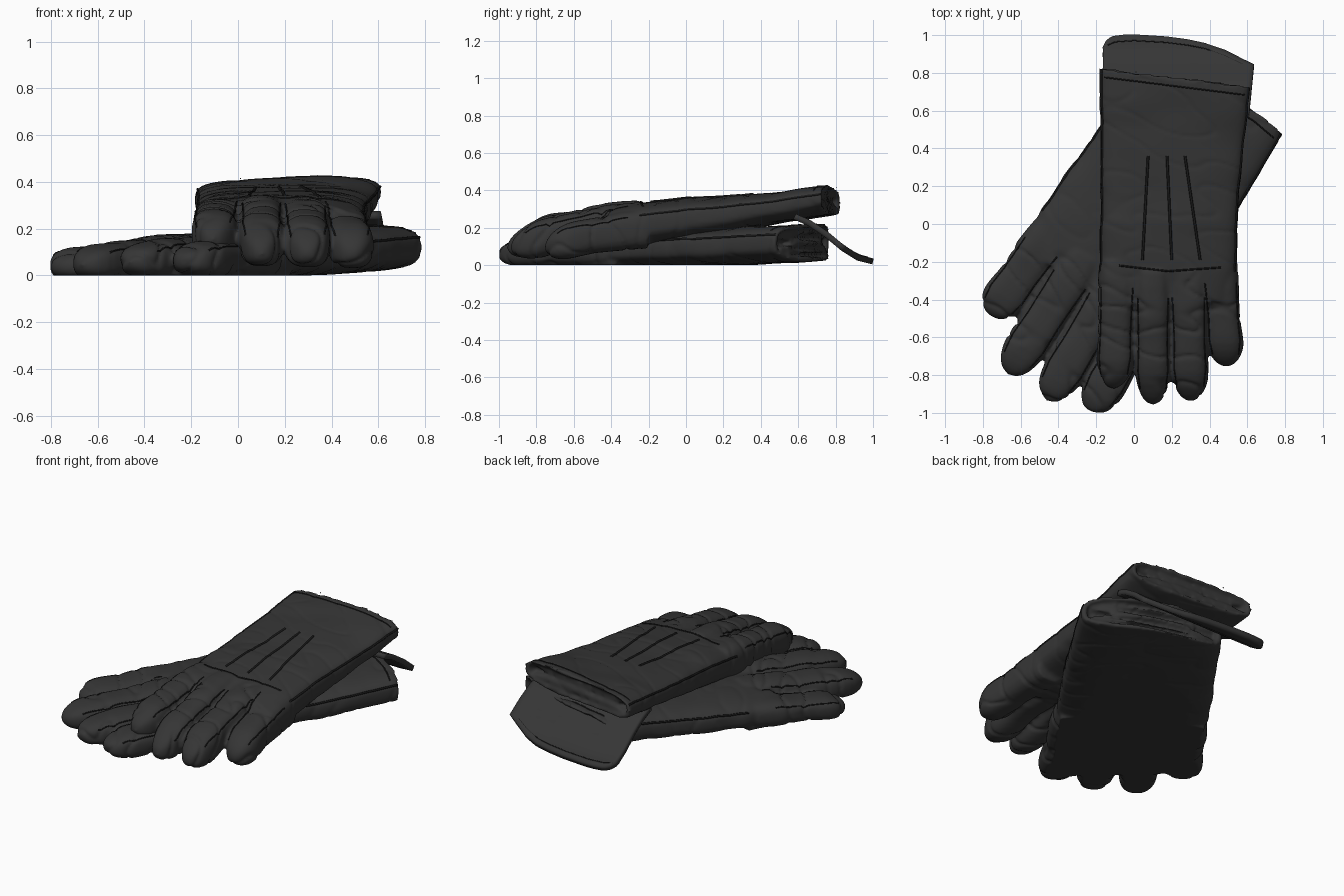
import bpy, bmesh, math
from mathutils import Vector, noise
from mathutils.bvhtree import BVHTree

if "Cube" in bpy.data.objects:
    bpy.data.objects.remove(bpy.data.objects["Cube"])


def material(name, value):
    m = bpy.data.materials.new(name)
    m.diffuse_color = (value, value, value, 1)
    m.use_nodes = True
    m.node_tree.nodes["Principled BSDF"].inputs["Base Color"].default_value = m.diffuse_color
    return m


LEATHER = material("charcoal leather", 0.036)
THREAD = material("black thread", 0.010)


def edge_y(y, dx, skew, bow):
    """Slanted and bowed position of a ring point; the bow fades away from the cuff."""
    return y + skew * dx - bow * dx * dx * min(1, max(0, (y - 0.4) / 0.4))


def loft(bm, sections, power, n=32, bow=0, roll=0):
    """Closed tube through (y, cx, cz, half width, half height, skew) sections."""
    rings = []
    for y, cx, cz, w, h, skew in sections:
        ring = []
        for i in range(n):
            a = 2 * math.pi * i / n
            c, s = math.cos(a), math.sin(a)
            dx = w * math.copysign(abs(c) ** (2 / power), c)
            dz = h * math.copysign(abs(s) ** (2 / power), s)
            dz += roll * y * dx
            ring.append(bm.verts.new((cx + dx, edge_y(y, dx, skew, bow), cz + dz)))
        rings.append(ring)
    for a, b in zip(rings, rings[1:]):
        for i in range(n):
            j = (i + 1) % n
            bm.faces.new((a[i], a[j], b[j], b[i]))
    bm.faces.new(rings[0])
    bm.faces.new(rings[-1])


def finger_point(f, u):
    """Centre and half sizes at parameter u of finger (root, tip, w, h)."""
    (rx, ry, rz), (tx, ty, tz), w, h = f
    e = max(0, (u - 0.72) / 0.28)
    k = math.sqrt(max(0.004, 1 - e ** 2.3)) * (1 - 0.03 * u)
    k *= 1 + 0.035 * math.sin(u * 9.5)
    return (rx + (tx - rx) * u, ry + (ty - ry) * u,
            rz + (tz - rz) * u ** 1.7, w * k, h * k * (1 - 0.12 * u))


def add_finger(bm, f):
    secs = []
    for u in (0, .12, .24, .36, .48, .6, .7, .78, .85, .91, .95, .98, 1):
        x, y, z, w, h = finger_point(f, u)
        secs.append((y, x, z, w, h, 0))
    loft(bm, secs, 2.8)


def wrinkle(p):
    """Soft folds, with creases running across the fingers and along the sides."""
    soft = noise.noise(Vector((p.x * 4, p.y * 6, p.z * 4)))
    c = abs(noise.noise(Vector((p.x * 3 + 5, p.y * 7 + p.x * 2, p.z * 3))))
    strength = 0.010 if p.y < -0.3 else 0.004
    return 0.007 * soft - strength * max(0, 1 - c * 6) ** 2


def make_glove(name, body, fingers, turn, bow=0, roll=0, pad=None):
    bm = bmesh.new()
    loft(bm, body, 3.4, 48, bow, roll)
    # folded lining filling the mouth of the cuff
    y, cx, cz, w, h, sk = body[2]
    for dz, out in ((-0.32 * h, -.015), (0.30 * h, -.03)):
        loft(bm, [(y + out, cx, cz + dz, w * .86, h * .2, sk),
                  (y - .2, cx, cz + dz, w * .86, h * .2, sk)], 3, 32, bow, roll)
    for f in fingers:
        add_finger(bm, f)
    if pad:
        loft(bm, pad, 4)
    bmesh.ops.recalc_face_normals(bm, faces=bm.faces)
    me = bpy.data.meshes.new(name)
    bm.to_mesh(me)
    bm.free()
    ob = bpy.data.objects.new(name, me)
    bpy.context.collection.objects.link(ob)
    # fuse the parts into one skin
    r = ob.modifiers.new("fuse", 'REMESH')
    r.mode = 'VOXEL'
    r.voxel_size = 0.0115
    s = ob.modifiers.new("soften", 'SMOOTH')
    s.iterations = 5
    dg = bpy.context.evaluated_depsgraph_get()
    new = bpy.data.meshes.new_from_object(ob.evaluated_get(dg))
    ob.modifiers.clear()
    ob.data = new
    moves = [v.co + v.normal * wrinkle(v.co) for v in new.vertices]
    for v, co in zip(new.vertices, moves):
        co.z = max(0, co.z)
        v.co = co
    new.materials.clear()
    new.materials.append(LEATHER)
    new.shade_smooth()
    ob.rotation_euler.z = turn
    return BVHTree.FromPolygons([v.co.copy() for v in new.vertices],
                                [p.vertices[:] for p in new.polygons])


def seam(name, tree, pts, turn, top=True, depth=0.005):
    """Thin stitched line laid on the glove skin."""
    out = []
    for a, b in zip(pts, pts[1:]):
        a, b = Vector(a), Vector(b)
        n = max(2, int((b - a).length / 0.02))
        for i in range(n + 1):
            p = a.lerp(b, i / n)
            if top:
                hit = tree.ray_cast(Vector((p.x, p.y, 2)), Vector((0, 0, -1)))[0]
            else:
                hit = tree.find_nearest(p)[0]
            if hit:
                out.append(hit)
    cu = bpy.data.curves.new(name, 'CURVE')
    cu.dimensions = '3D'
    cu.bevel_depth = depth
    cu.bevel_resolution = 1
    sp = cu.splines.new('POLY')
    sp.points.add(len(out) - 1)
    for q, p in zip(sp.points, out):
        q.co = (p.x, p.y, max(p.z, depth), 1)
    cu.materials.append(THREAD)
    ob = bpy.data.objects.new(name, cu)
    bpy.context.collection.objects.link(ob)
    ob.rotation_euler.z = turn


def dress(prefix, tree, body, fingers, turn, bow=0):
    """Seams shared by both gloves: finger sides, body sides and cuff hem."""
    for i, f in enumerate(fingers):
        for side in (-1, 1):
            pts = []
            for u in (.2, .35, .55, .75, .88):
                x, y, z, w, h = finger_point(f, u)
                pts.append((x + side * w * 0.84, y, z))
            seam(f"{prefix}_finger_seam_{i}_{side}", tree, pts, turn, depth=0.004)
    outer = body[2:]
    for side in (-1, 1):
        pts = [(cx + side * w, edge_y(y, side * w, sk, bow), cz + h * .5)
               for y, cx, cz, w, h, sk in outer[:-1]]
        seam(f"{prefix}_side_seam_{side}", tree, pts, turn, top=False, depth=0.006)
    y, cx, cz, w, h, sk = outer[0]
    hem = [(cx + t * w, edge_y(y, t * w, sk, bow) - .05, 0)
           for t in (-.93, -.6, -.3, 0, .3, .6, .93)]
    seam(f"{prefix}_cuff_hem", tree, hem, turn, depth=0.004)


# ---- lower glove, lying flat and turned, with a bowed cuff edge
TURN = math.radians(-32)
BOW = 0.57
low_body = [(0.77, 0, .12, .37, .07, .2), (0.825, 0, .12, .39, .08, .216),
            (0.83, 0, .12, .415, .10, .216), (0.45, 0, .105, .425, .10, .1),
            (0.1, -.01, .09, .435, .098, 0), (-.2, -.02, .08, .44, .093, 0),
            (-.42, -.02, .07, .41, .08, 0)]
low_fingers = [((-.345, -.25, .07), (-.385, -.815, .035), .115, .078),
               ((-.13, -.28, .085), (-.145, -1.025, .045), .113, .09),
               ((.09, -.28, .09), (.10, -1.035, .055), .113, .09),
               ((.31, -.25, .08), (.325, -.972, .06), .113, .085)]
low_pad = [(-.2, -.02, .01, .42, .04, 0), (-.6, -.02, .01, .40, .04, -.1),
           (-.80, 0, .01, .36, .03, -.2)]
low_tree = make_glove("lower_glove", low_body, low_fingers, TURN, BOW, 0, low_pad)
dress("lower", low_tree, low_body, low_fingers, TURN, BOW)

# ---- upper glove, resting across it with the cuff raised
up_body = [(0.72, .21, .345, .35, .05, -.12), (0.775, .215, .347, .375, .06, -.125),
           (0.78, .215, .347, .40, .076, -.125), (0.5, .205, .307, .385, .082, -.05),
           (0.2, .19, .27, .37, .095, 0), (0, .185, .25, .365, .107, 0),
           (-.25, .18, .215, .362, .115, 0), (-.42, .18, .20, .33, .10, 0)]
up_fingers = [((-.085, -.2, .225), (-.108, -.875, .155), .098, .105),
              ((.10, -.25, .235), (.10, -.955, .095), .094, .11),
              ((.285, -.25, .225), (.30, -.94, .095), .099, .11),
              ((.45, -.2, .19), (.49, -.755, .095), .096, .105)]
up_tree = make_glove("upper_glove", up_body, up_fingers, 0, 0, 0.04)
dress("upper", up_tree, up_body, up_fingers, 0)
seam("upper_knuckle_seam", up_tree, [(-.08, -.22, 0), (.18, -.25, 0), (.46, -.23, 0)], 0)
for i, (x0, x1) in enumerate(((.075, .045), (.175, .20), (.27, .35))):
    seam(f"upper_back_point_{i}", up_tree, [(x0, .36, 0), (x1, -.19, 0)], 0, depth=0.007)


# ---- cuff flap hanging from the underside of the upper glove
def interp(table, v):
    for (a, fa), (b, fb) in zip(table, table[1:]):
        if v <= b:
            return fa + (fb - fa) * max(0, (v - a) / (b - a))
    return table[-1][1]


edge = [(-.165, .93), (-.15, .965), (-.12, .99), (-.06, .998), (0, 1.0), (.165, .99),
        (.28, .975), (.375, .955), (.48, .915), (.635, .836)]
drop = [(.58, .26), (.66, .225), (.75, .165), (.84, .09), (.92, .04), (1.0, .02)]


def flap_point(x, v):
    y = 0.58 + (interp(edge, x) - 0.58) * v
    return Vector((x - 0.025 * (1 - v) * (x > 0.5), y, interp(drop, y)))


bm = bmesh.new()
NX, NY = 32, 16
xs = [-.165, -.15, -.13] + [-.11 + .745 * i / (NX - 3) for i in range(NX - 2)]
grid = [[bm.verts.new(flap_point(x, j / NY)) for j in range(NY + 1)] for x in xs]
for a, b in zip(grid, grid[1:]):
    for j in range(NY):
        bm.faces.new((a[j], b[j], b[j + 1], a[j + 1]))
me = bpy.data.meshes.new("cuff_flap")
bm.to_mesh(me)
bm.free()
me.materials.append(LEATHER)
me.shade_smooth()
flap = bpy.data.objects.new("cuff_flap", me)
bpy.context.collection.objects.link(flap)
sol = flap.modifiers.new("thickness", 'SOLIDIFY')
sol.thickness = 0.032
sol.offset = 0
flap_tree = BVHTree.FromPolygons([v.co + Vector((0, 0, .016)) for v in me.vertices],
                                 [p.vertices[:] for p in me.polygons])
seam("flap_hem", flap_tree,
     [flap_point(x, .93) for x in (-.14, -.1, 0, .165, .28, .375, .48, .62)], 0, depth=0.003)
